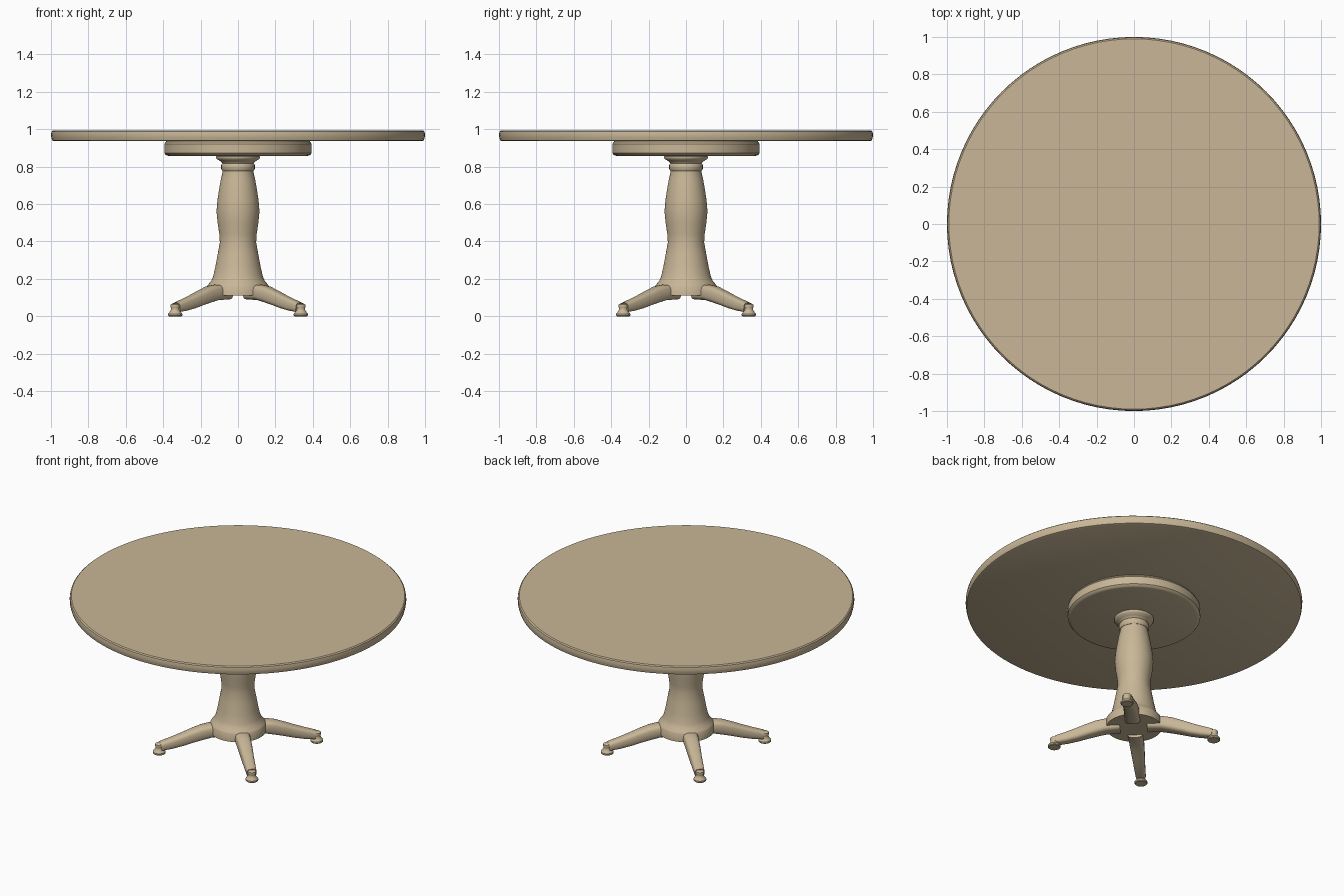
import bpy, bmesh, math
from mathutils import Vector

if "Cube" in bpy.data.objects:
    bpy.data.objects.remove(bpy.data.objects["Cube"])

wood = bpy.data.materials.new("wood")
wood.diffuse_color = (0.58, 0.47, 0.31, 1)
wood.use_nodes = True
wood.node_tree.nodes["Principled BSDF"].inputs["Base Color"].default_value = wood.diffuse_color


def finish(name, bm, angle=35):
    bmesh.ops.remove_doubles(bm, verts=bm.verts, dist=1e-5)
    bmesh.ops.recalc_face_normals(bm, faces=bm.faces)
    mesh = bpy.data.meshes.new(name)
    bm.to_mesh(mesh)
    bm.free()
    mesh.materials.append(wood)
    obj = bpy.data.objects.new(name, mesh)
    bpy.context.collection.objects.link(obj)
    bpy.ops.object.select_all(action='DESELECT')
    obj.select_set(True)
    bpy.context.view_layer.objects.active = obj
    bpy.ops.object.shade_smooth_by_angle(angle=math.radians(angle))
    return obj


def skin(name, rings):
    """Join equal rings of points with quads and cap both ends."""
    bm = bmesh.new()
    vs = [[bm.verts.new(p) for p in ring] for ring in rings]
    n = len(vs[0])
    for a, b in zip(vs, vs[1:]):
        for i in range(n):
            j = (i + 1) % n
            bm.faces.new((a[i], a[j], b[j], b[i]))
    bm.faces.new(vs[0])
    bm.faces.new(vs[-1])
    return finish(name, bm)


def lathe(name, profile, n, centre=(0, 0)):
    """Turn (radius, z) points about a vertical axis."""
    return skin(name, [[(centre[0] + r * math.cos(2 * math.pi * i / n),
                         centre[1] + r * math.sin(2 * math.pi * i / n), z)
                        for i in range(n)] for r, z in profile])


# Round top and the disc that carries it
lathe("table_top", [(0.985, 0.937), (0.994, 0.941), (0.998, 0.955), (1.0, 0.972),
                    (0.997, 0.988), (0.99, 0.994)], 96)
lathe("support_disc", [(0.372, 0.858), (0.385, 0.862), (0.394, 0.872), (0.394, 0.922),
                       (0.386, 0.932), (0.386, 0.938)], 64)

# Turned pedestal with flared hub, waist, belly and neck rings
lathe("pedestal", [(0.165, 0.11), (0.165, 0.162), (0.158, 0.172), (0.143, 0.19),
                   (0.133, 0.212), (0.121, 0.265), (0.109, 0.33), (0.097, 0.395),
                   (0.100, 0.44), (0.109, 0.50), (0.115, 0.56), (0.110, 0.62),
                   (0.101, 0.68), (0.091, 0.735), (0.082, 0.775), (0.082, 0.785)], 48)
lathe("neck_ring", [(0.084, 0.778), (0.090, 0.788), (0.090, 0.808), (0.084, 0.818)], 48)
lathe("collar", [(0.080, 0.812), (0.085, 0.822), (0.095, 0.830), (0.113, 0.840),
                 (0.117, 0.848), (0.117, 0.855), (0.110, 0.860)], 48)

# Leg stations: distance from centre, bottom z, top z, half width
stations = [(0.085, 0.090, 0.165, 0.046), (0.17, 0.086, 0.169, 0.045),
            (0.22, 0.075, 0.160, 0.043), (0.28, 0.060, 0.139, 0.040),
            (0.34, 0.043, 0.116, 0.036), (0.40, 0.030, 0.095, 0.033),
            (0.467, 0.021, 0.073, 0.030)]


def section(d, lo, hi, w, out, side):
    """Rounded-rectangle cross-section."""
    pts = []
    for i in range(20):
        a = 2 * math.pi * i / 20
        c, s = math.cos(a), math.sin(a)
        u = math.copysign(abs(c) ** 0.65, c) * w
        v = math.copysign(abs(s) ** 0.65, s) * (hi - lo) / 2
        p = out * (d + v * 0.15) + side * u
        p.z = (lo + hi) / 2 + v
        pts.append(p)
    return pts


# Four diagonal legs, each with a turned foot
for name, k in (("back_right", 1), ("back_left", 3), ("front_left", 5), ("front_right", 7)):
    a = k * math.pi / 4
    out = Vector((math.cos(a), math.sin(a), 0))
    side = Vector((-math.sin(a), math.cos(a), 0))
    skin(name + "_leg", [section(*s, out, side) for s in stations])
    lathe(name + "_foot", [(0.034, 0), (0.038, 0.004), (0.038, 0.013), (0.030, 0.024),
                           (0.023, 0.034), (0.023, 0.045), (0.026, 0.052),
                           (0.024, 0.062), (0.015, 0.068)], 24,
          (out.x * 0.475, out.y * 0.475))
